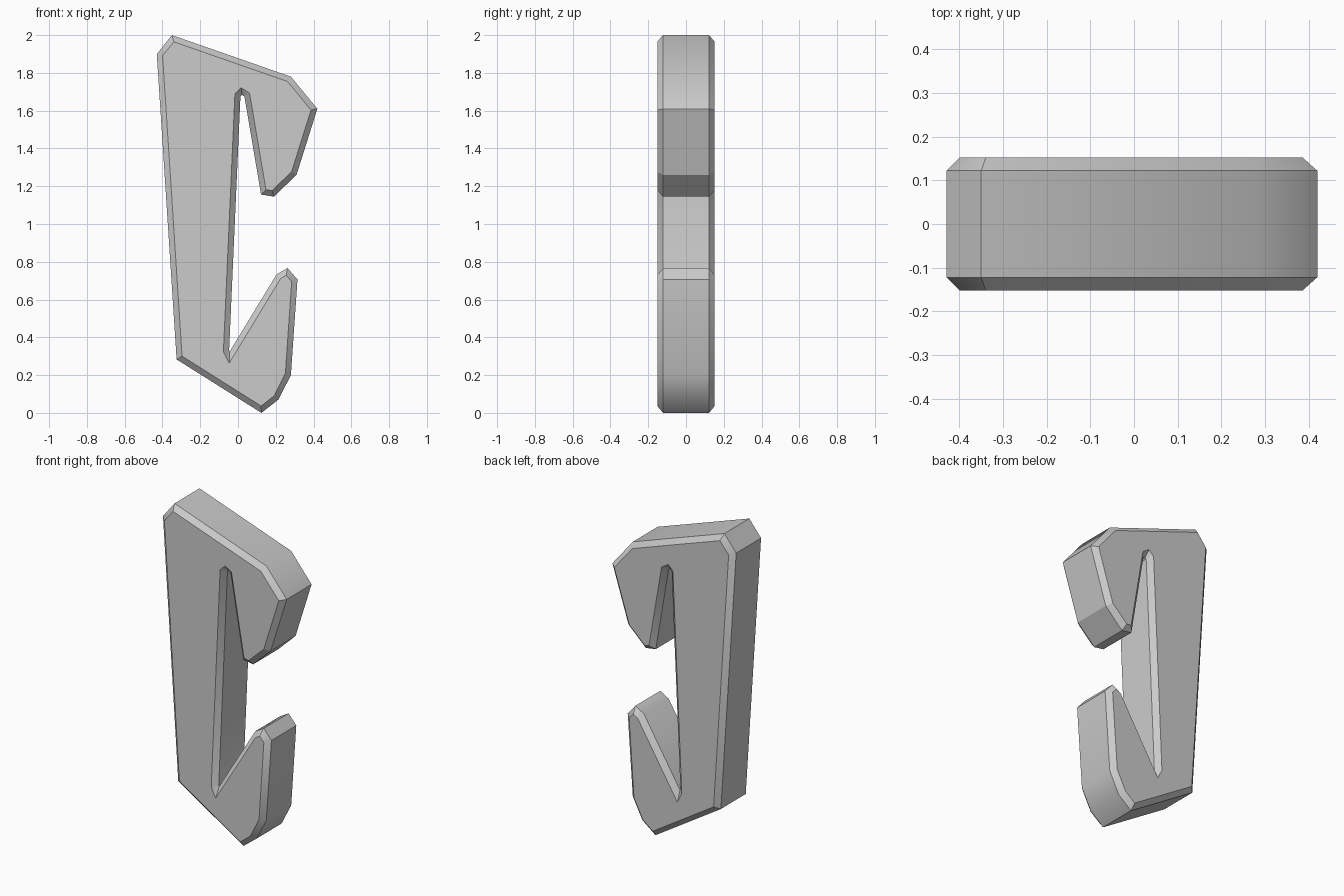
import bpy
import bmesh
import math
from mathutils import Vector

cube = bpy.data.objects.get("Cube")
if cube:
    bpy.data.objects.remove(cube, do_unlink=True)

HALF_DEPTH = 0.152
CHAMFER = 0.03

# Widest outline (x, z), running clockwise as seen from the front
OUTLINE = [
    # sloped head and upper jaw
    (-0.43, 1.9), (-0.35, 2), (0.28, 1.78), (0.42, 1.61),
    (0.31, 1.26), (0.19, 1.145), (0.122, 1.156),
    # narrow slot: rounded top, then the pointed bottom
    (0.034, 1.675), (0.021, 1.683), (0.013, 1.675),
    (-0.047, 0.331), (-0.044, 0.325),
    # lower jaw and sloped foot
    (0.204, 0.733), (0.262, 0.767), (0.315, 0.706),
    (0.28, 0.2), (0.214, 0.07), (0.124, 0), (-0.325, 0.283),
]


def inset(outline, distance):
    """Move every edge of a clockwise outline inward by the same distance."""
    points = [Vector(p) for p in outline]
    result = []
    for i, point in enumerate(points):
        before = (point - points[i - 1]).normalized()
        after = (points[(i + 1) % len(points)] - point).normalized()
        n1 = Vector((before.y, -before.x))
        n2 = Vector((after.y, -after.x))
        result.append(point + (n1 + n2) * (distance / (1 + n1.dot(n2))))
    return result


def make_material(name, color):
    material = bpy.data.materials.new(name)
    material.use_nodes = True
    material.diffuse_color = color
    shader = material.node_tree.nodes["Principled BSDF"]
    shader.inputs["Base Color"].default_value = color
    return material


def build_chamfered_plate(name, outline, material):
    """Stack four rings, front to back, and close them with flat caps."""
    face_outline = inset(outline, CHAMFER)
    shoulder = HALF_DEPTH - CHAMFER
    layers = [
        (face_outline, -HALF_DEPTH), (outline, -shoulder),
        (outline, shoulder), (face_outline, HALF_DEPTH),
    ]
    bm = bmesh.new()
    rings = [[bm.verts.new((x, y, z)) for x, z in ring] for ring, y in layers]
    count = len(outline)
    for front, back in zip(rings, rings[1:]):
        for i in range(count):
            j = (i + 1) % count
            bm.faces.new((front[i], front[j], back[j], back[i]))
    bm.faces.new(rings[0])
    bm.faces.new(rings[-1])
    bmesh.ops.recalc_face_normals(bm, faces=bm.faces)

    # Keep the lower corner of the upper jaw crisp
    for edge in bm.edges:
        if all(v.co.x > 0.2 and 1.2 < v.co.z < 1.3 for v in edge.verts):
            edge.smooth = False

    mesh = bpy.data.meshes.new(name)
    bm.to_mesh(mesh)
    bm.free()
    mesh.materials.append(material)
    plate = bpy.data.objects.new(name, mesh)
    bpy.context.collection.objects.link(plate)
    bpy.ops.object.select_all(action='DESELECT')
    plate.select_set(True)
    bpy.context.view_layer.objects.active = plate
    bpy.ops.object.shade_smooth_by_angle(angle=math.radians(34))
    return plate


gray = make_material("plain_gray", (0.6, 0.6, 0.6, 1))
build_chamfered_plate("slotted_hook_plate", OUTLINE, gray)
